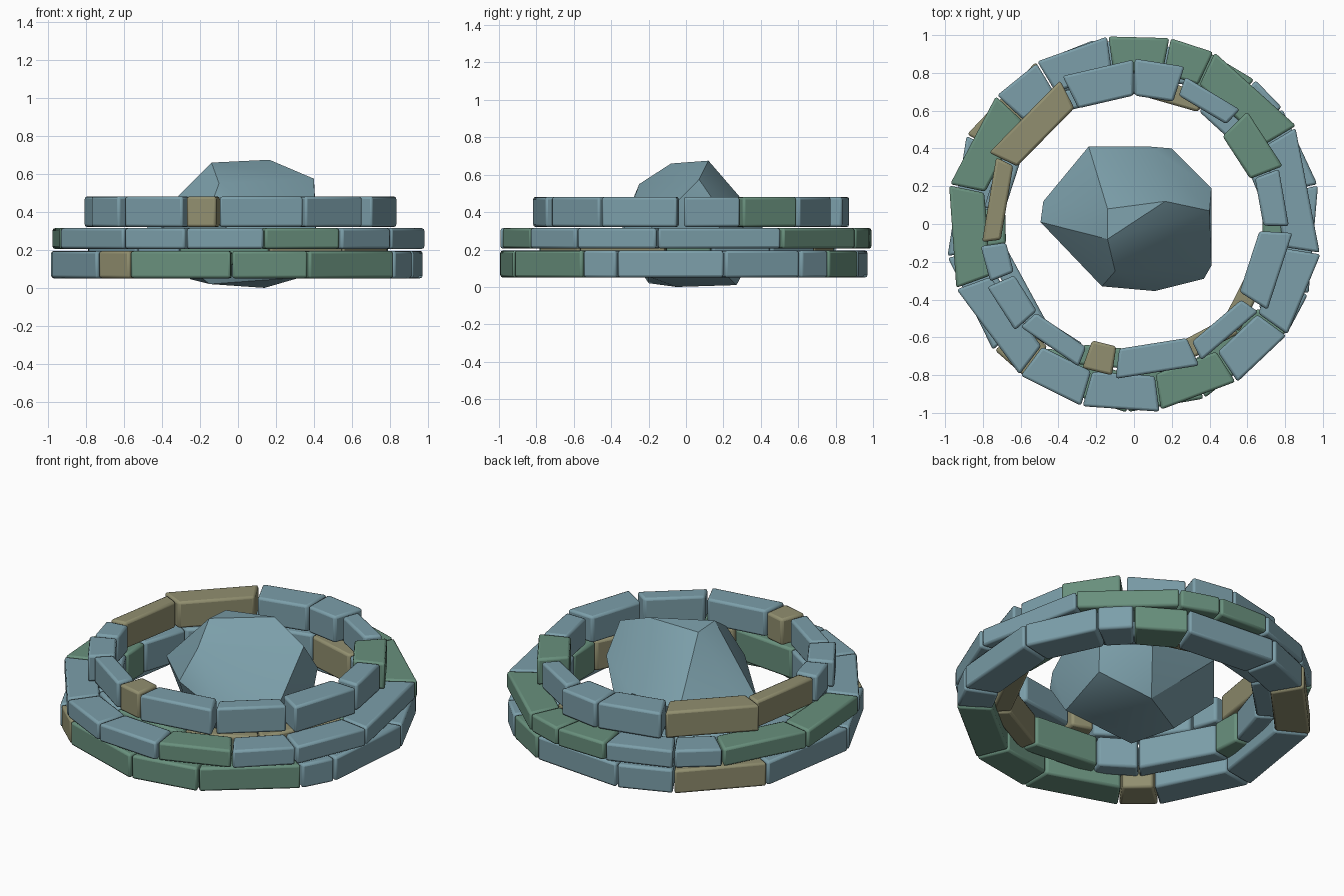
import bpy, bmesh, random
from math import sin, cos, radians

if "Cube" in bpy.data.objects:
    bpy.data.objects.remove(bpy.data.objects["Cube"])

random.seed(4)


def material(name, rgb):
    m = bpy.data.materials.new(name)
    m.diffuse_color = (*rgb, 1)
    m.use_nodes = True
    m.node_tree.nodes["Principled BSDF"].inputs["Base Color"].default_value = m.diffuse_color
    return m


MATS = {"B": material("blue_stone", (.20, .345, .40)),
        "G": material("green_stone", (.14, .28, .205)),
        "T": material("tan_stone", (.285, .275, .16))}


def finish(bm, name, mat, bevel):
    me = bpy.data.meshes.new(name)
    bm.to_mesh(me)
    bm.free()
    ob = bpy.data.objects.new(name, me)
    bpy.context.collection.objects.link(ob)
    me.materials.append(mat)
    if bevel:
        b = ob.modifiers.new("worn_edges", "BEVEL")
        b.width, b.segments, b.limit_method = bevel, 2, "ANGLE"
    bpy.context.view_layer.objects.active = ob
    ob.select_set(True)
    bpy.ops.object.shade_smooth_by_angle(angle=radians(30))
    ob.select_set(False)


# One straight block spanning two angles of a ring
def brick(name, a0, a1, rin, rout, z0, z1, col):
    gap = .25
    a, b = radians(a0 + gap), radians(a1 - gap)
    plan = [(rin, a), (rout, a), (rout, b), (rin, b)]
    bm = bmesh.new()
    base = [bm.verts.new((r * cos(t), r * sin(t), z0)) for r, t in plan]
    top = [bm.verts.new((r * cos(t), r * sin(t), z1)) for r, t in plan]
    bm.faces.new(base[::-1])
    bm.faces.new(top)
    for i in range(4):
        j = (i + 1) % 4
        bm.faces.new((base[i], base[j], top[j], top[i]))
    bmesh.ops.recalc_face_normals(bm, faces=bm.faces)
    finish(bm, name, MATS[col], .014)


# Ring given by its joint angles and a colour letter per block
def ring(name, joints, colours, rin, rout, z0, z1):
    for i, c in enumerate(colours):
        k = random.uniform(-.008, .004)
        brick(f"{name}_{i + 1}", joints[i], joints[i + 1], rin + k, rout + k, z0, z1, c)


ring("bottom_course",
     [-22, 12, 38, 50, 68, 102, 121, 152, 190, 222, 235, 268, 292, 326, 338],
     "BBBGBBTBBTGGGB", .80, 1.0, .05, .195)
ring("middle_course",
     [-9, 31, 65, 79, 98, 121, 137, 168, 200, 233, 254, 278, 303, 324, 351],
     "BGGGBBGGBBBGBB", .81, 1.0, .205, .315)
ring("inner_course",
     [-8, 10, 35, 60, 88, 120, 150, 174, 189, 228, 247, 282, 314, 352],
     "GBBTBBBGBBGTT", .69, .80, .12, .305)

# Top course, blocks of uneven depth: start, end, inner and outer radius
TOP = [(90, 116, .68, .87, "B"), (72, 90, .68, .875, "B"), (47, 71, .72, .825, "B"),
       (21, 45, .66, .845, "G"), (-1, 21, .685, .82, "B"), (-33, -3, .665, .84, "B"),
       (-64, -35, .695, .805, "B"), (-97, -65, .665, .825, "B"), (-110, -98, .655, .81, "T"),
       (-138, -111, .70, .81, "B"), (-157, -138, .69, .845, "B"), (-172, -158, .685, .82, "B"),
       (154, 187, .71, .81, "T"), (117, 154, .69, .855, "T")]
for i, (a0, a1, rin, rout, c) in enumerate(TOP):
    brick(f"top_course_{i + 1}", a0, a1, rin, rout, .32, .482, c)

# Faceted boulder in the middle
ROCK = [(-.14, -.08, .66), (.165, .12, .675), (.40, .07, .575), (-.10, -.25, .55),
        (-.14, .08, .65), (-.495, .01, .30), (-.48, .12, .26), (-.24, .41, .32),
        (.08, .41, .34), (.20, .40, .25), (.41, .19, .40), (.41, -.22, .28),
        (.37, -.29, .22), (.11, -.355, .25), (-.17, -.33, .36), (-.25, .05, .045),
        (-.15, -.20, .02), (.14, -.05, .0), (.33, -.20, .055), (.10, .27, .01),
        (.38, .15, .13)]
bm = bmesh.new()
for p in ROCK:
    bm.verts.new(p)
bmesh.ops.convex_hull(bm, input=bm.verts)
loose = [v for v in bm.verts if not v.link_faces]
bmesh.ops.delete(bm, geom=loose, context="VERTS")
bmesh.ops.recalc_face_normals(bm, faces=bm.faces)
finish(bm, "centre_boulder", MATS["B"], 0)
